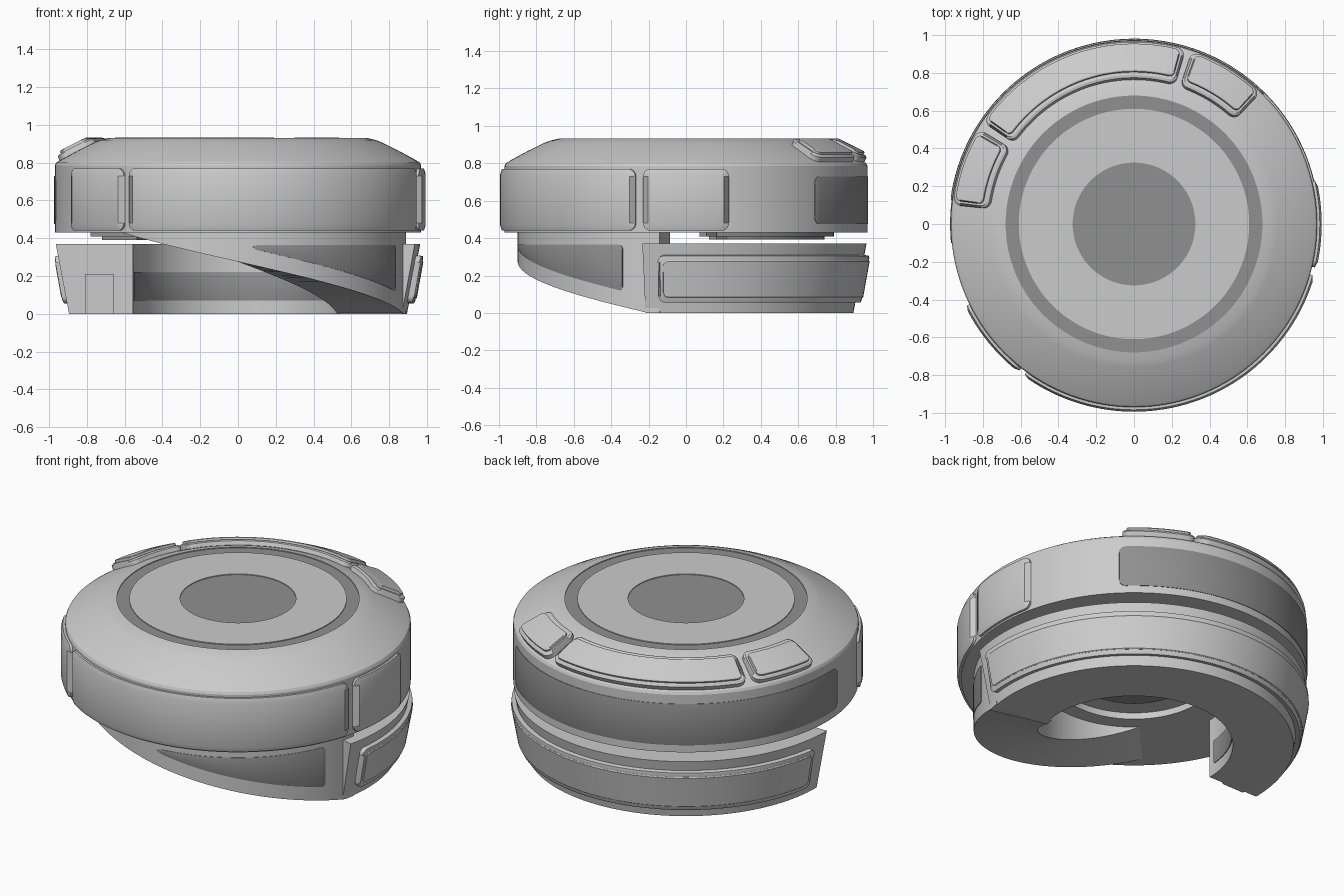
import bpy, bmesh
from math import radians, degrees, cos, sin, hypot

if "Cube" in bpy.data.objects:
    bpy.data.objects.remove(bpy.data.objects["Cube"])

dark = bpy.data.materials.new("dark_grey")
dark.diffuse_color = (0.28, 0.28, 0.28, 1)
dark.use_nodes = True
dark.node_tree.nodes["Principled BSDF"].inputs["Base Color"].default_value = dark.diffuse_color


def loft(name, cols, closed=False, mat=None):
    """Skin a row of closed sections; each section point is (angle, r, z)."""
    bm = bmesh.new()
    rows = [[bm.verts.new((r * cos(radians(a)), r * sin(radians(a)), z))
             for a, r, z in c] for c in cols]
    n = len(rows[0])
    pairs = list(zip(rows, rows[1:]))
    if closed:
        pairs.append((rows[-1], rows[0]))
    for p, q in pairs:
        for i in range(n):
            j = (i + 1) % n
            bm.faces.new((p[i], p[j], q[j], q[i]))
    if not closed:
        bm.faces.new(rows[0])
        bm.faces.new(rows[-1])
    bmesh.ops.remove_doubles(bm, verts=bm.verts, dist=1e-5)
    bmesh.ops.recalc_face_normals(bm, faces=bm.faces)
    me = bpy.data.meshes.new(name)
    bm.to_mesh(me)
    bm.free()
    ob = bpy.data.objects.new(name, me)
    bpy.context.collection.objects.link(ob)
    if mat:
        me.materials.append(mat)
    return ob


def spans(a0, a1, step=2.5):
    n = max(2, round((a1 - a0) / step))
    return [a0 + (a1 - a0) * i / n for i in range(n + 1)]


def sector(name, prof, a0, a1, mat=None):
    return loft(name, [[(a, r, z) for r, z in prof] for a in spans(a0, a1)], mat=mat)


def lathe(name, prof, mat=None):
    return loft(name, [[(a * 2.5, r, z) for r, z in prof] for a in range(144)], True, mat)


def panel(name, a0, a1, p0, p1, rad=.04, inset=.03, h=.02, edge=.008, mat=None, lo=None):
    """Curved plate with rounded corners and a sloping rim, on the wall line p0-p1."""
    L = hypot(p1[0] - p0[0], p1[1] - p0[1])
    d = ((p1[0] - p0[0]) / L, (p1[1] - p0[1]) / L)
    nrm = (d[1], -d[0])
    R = (p0[0] + p1[0]) / 2
    W = radians(a1 - a0) * R
    ri = max(rad - inset, .006)
    left = [(rad * (1 - cos(radians(15 * k))), rad * (1 - sin(radians(15 * k))),
             inset + ri * (1 - cos(radians(15 * k))), inset + ri * (1 - sin(radians(15 * k))))
            for k in range(7)]
    s, e = max(rad, inset + ri), W - max(rad, inset + ri)
    n = max(3, int((a1 - a0) / 2.5))
    mid = [(s + (e - s) * i / n, 0, s + (e - s) * i / n, inset) for i in range(1, n)]
    right = [(W - uo, co, W - ui, ci) for uo, co, ui, ci in reversed(left)]

    def pt(u, v, off):
        return (a0 + degrees(u / R), p0[0] + d[0] * v + nrm[0] * off,
                p0[1] + d[1] * v + nrm[1] * off)

    cols = []
    for uo, co, ui, ci in left + mid + right:
        base = lo(a0 + degrees(uo / R)) if lo else 0
        m = (base + L) / 2
        ol, oh = min(base + co, m - .002), max(L - co, m + .002)
        il, ih = min(base + ci, m - .001), max(L - ci, m + .001)
        cols.append([pt(uo, ol, -.015), pt(uo, ol, edge), pt(ui, il, h),
                     pt(ui, ih, h), pt(uo, oh, edge), pt(uo, oh, -.015)])
    return loft(name, cols, mat=mat)


def ramp_z(a):
    return max(0, .43 * (-a - 13) / 120)


# Upper drum with grooved top and shallow recess underneath
lathe("drum", [(0, .47), (.45, .47), (.45, .43), (.97, .43), (.97, .785), (.963, .8),
               (.94, .815), (.85, .864), (.76, .908), (.73, .92), (.68, .932), (.68, .922),
               (.61, .922), (.61, .932), (.325, .932), (.325, .922), (0, .922)])
lathe("top_ring_inlay", [(.61, .915), (.68, .915), (.68, .927), (.61, .927)], dark)
lathe("top_disc", [(0, .915), (.325, .915), (.325, .927), (0, .927)], dark)
lathe("underside_disc", [(0, .46), (.33, .46), (.33, .475), (0, .475)], dark)

# Drum side plates
for nm, a0, a1 in (("front_plate", -126, -16), ("left_plate", -154, -128),
                   ("right_plate", -13.5, 13.5)):
    panel(nm, a0, a1, (.972, .44), (.972, .77), h=.022, edge=.012)
panel("back_dark_band", 45, 186, (.97, .475), (.97, .73), inset=.003, h=.004, edge=.003, mat=dark)

# Raised pads on the sloping shoulder, each a rim with an inner plate
for nm, a0, a1 in (("long_pad", 73.5, 146), ("right_pad", 46, 71.5), ("left_pad", 148.5, 174)):
    panel(nm + "_rim", a0, a1, (.955, .812), (.765, .908), rad=.045, inset=.012, h=.03, edge=.022)
    m = .022 / .86 * 57.3
    panel(nm + "_plate", a0 + m, a1 - m, (.942, .832), (.796, .906), rad=.03, inset=.006,
          h=.033, edge=.029)

# Lower open ring, tapering downwards
sector("lower_ring", [(.555, 0), (.895, 0), (.965, .37), (.555, .37)], -14, 180)
panel("ring_plate_rim", -9, 173, (.907, .06), (.953, .31), rad=.035, inset=.012, h=.03, edge=.026)
panel("ring_plate", -7.5, 171.5, (.913, .085), (.949, .285), rad=.03, inset=.005, h=.034, edge=.03)
panel("ring_inner_band", 20, 176, (.555, .22), (.555, .07), rad=.01, inset=.003, h=.005,
      edge=.004, mat=dark)

# Small tab on the cut end of the ring
sector("ring_end_tab", [(.66, 0), (.81, 0), (.81, .21), (.66, .21)], 179, 181)

# Spiral ramp joining ring to drum
loft("spiral_ramp", [[(a, .54, .44), (a, .54, ramp_z(a)), (a, .9, ramp_z(a)), (a, .9, .44)]
                     for a in spans(-133, -9, 2)])
panel("ramp_dark_panel", -85, -22, (.9, .03), (.9, .365), rad=.025, inset=.003, h=.004,
      edge=.003, mat=dark, lo=lambda a: ramp_z(a) + .055)

# Stepped plate in the gap above the ring
sector("gap_plate_upper", [(.52, .41), (.79, .41), (.79, .44), (.52, .44)], 12, 172, dark)
sector("gap_plate_lower", [(.55, .392), (.74, .392), (.74, .42), (.55, .42)], 17, 167, dark)

# Smooth curved walls, keep edges crisp
bpy.ops.object.select_all(action='SELECT')
bpy.context.view_layer.objects.active = bpy.data.objects["drum"]
bpy.ops.object.shade_smooth_by_angle(angle=radians(25))
